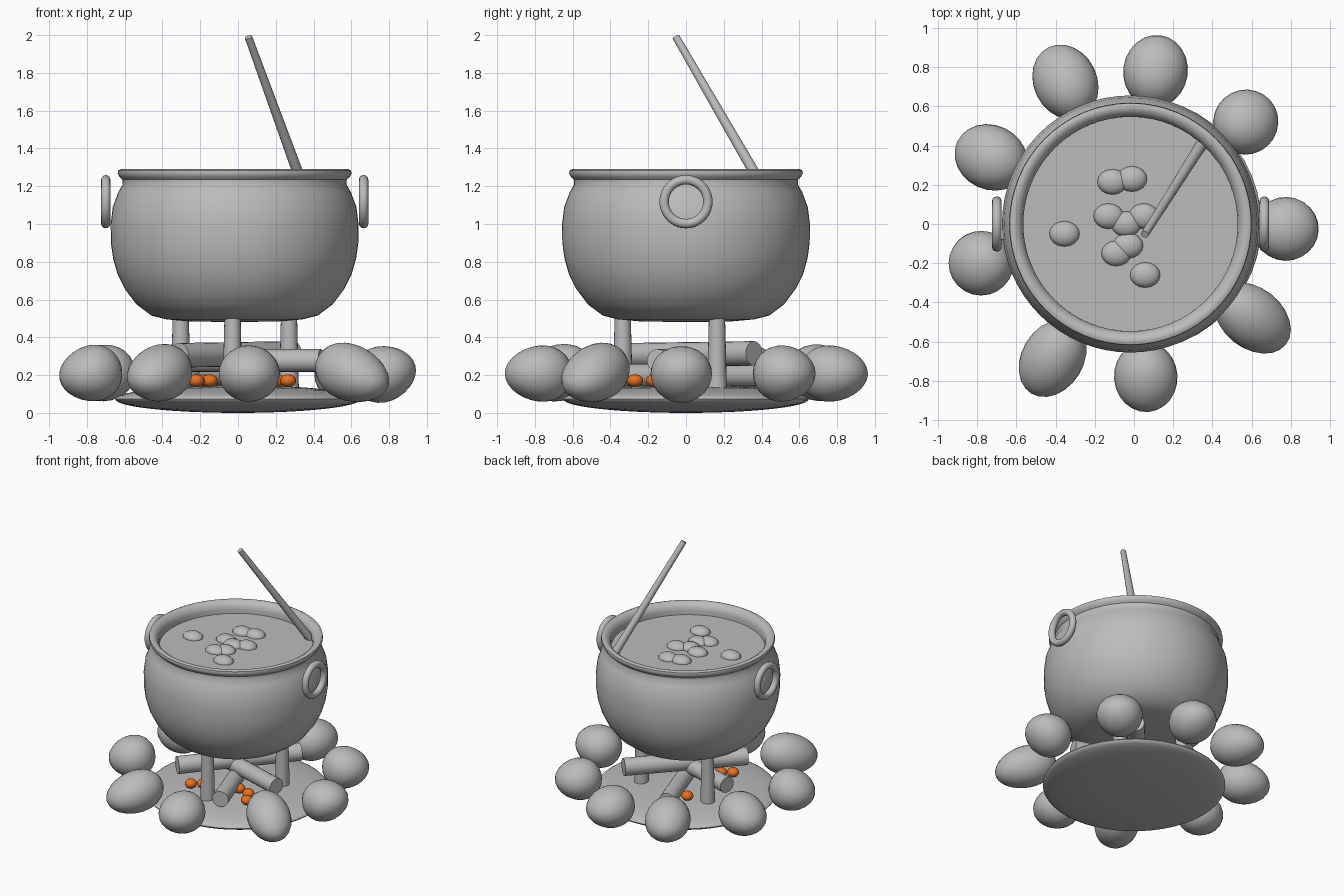
import bpy, bmesh, math
from mathutils import Vector, Matrix

if "Cube" in bpy.data.objects:
    bpy.data.objects.remove(bpy.data.objects["Cube"])


def material(name, rgb):
    m = bpy.data.materials.new(name)
    m.diffuse_color = (*rgb, 1)
    m.use_nodes = True
    m.node_tree.nodes["Principled BSDF"].inputs["Base Color"].default_value = m.diffuse_color
    return m


GREY = material("plain_grey", (0.5, 0.5, 0.5))
ORANGE = material("ember_orange", (0.8, 0.16, 0.015))
CX = -0.018  # pot axis


def finish(name, bm, mat=GREY, angle=40):
    bmesh.ops.recalc_face_normals(bm, faces=bm.faces[:])
    me = bpy.data.meshes.new(name)
    bm.to_mesh(me)
    bm.free()
    ob = bpy.data.objects.new(name, me)
    bpy.context.collection.objects.link(ob)
    me.materials.append(mat)
    bpy.ops.object.select_all(action='DESELECT')
    ob.select_set(True)
    bpy.context.view_layer.objects.active = ob
    bpy.ops.object.shade_smooth_by_angle(angle=math.radians(angle))
    return ob


def lathe(name, profile, centre, steps=64, angle=40, turn=None, closed=False):
    bm = bmesh.new()
    vs = [bm.verts.new((r, 0, z)) for r, z in profile]
    pairs = list(zip(vs, vs[1:])) + ([(vs[-1], vs[0])] if closed else [])
    edges = [bm.edges.new(p) for p in pairs]
    bmesh.ops.spin(bm, geom=vs + edges, axis=(0, 0, 1), cent=(0, 0, 0),
                   angle=math.tau, steps=steps)
    bmesh.ops.remove_doubles(bm, verts=bm.verts[:], dist=1e-5)
    if turn:
        bmesh.ops.transform(bm, matrix=turn, verts=bm.verts[:])
    bmesh.ops.translate(bm, vec=centre, verts=bm.verts[:])
    return finish(name, bm, GREY, angle)


def ellipsoid(name, centre, size, rot=None, mat=GREY, segs=24, rings=14, egg=0.0):
    bm = bmesh.new()
    bmesh.ops.create_uvsphere(bm, u_segments=segs, v_segments=rings, radius=1)
    for v in bm.verts:  # slightly thicker towards one end
        v.co.z *= 1 + egg * v.co.x
        v.co = Vector(a * b for a, b in zip(v.co, size))
    m = Matrix.Translation(centre) @ (rot or Matrix.Identity(4))
    bmesh.ops.transform(bm, matrix=m, verts=bm.verts[:])
    return finish(name, bm, mat, 60)


def rod(name, a, b, ra, rb, segs=20):
    a, b = Vector(a), Vector(b)
    d = b - a
    bm = bmesh.new()
    bmesh.ops.create_cone(bm, cap_ends=True, segments=segs, radius1=ra,
                          radius2=rb, depth=d.length)
    m = Matrix.Translation((a + b) / 2) @ d.to_track_quat('Z', 'Y').to_matrix().to_4x4()
    bmesh.ops.transform(bm, matrix=m, verts=bm.verts[:])
    return finish(name, bm)


# Cauldron body with rolled rim and inner wall
lathe("cauldron", [
    (0, 0.48), (0.25, 0.485), (0.36, 0.495), (0.44, 0.515), (0.52, 0.575), (0.58, 0.655),
    (0.62, 0.735), (0.643, 0.815), (0.655, 0.9), (0.656, 1.0), (0.645, 1.09), (0.615, 1.17),
    (0.592, 1.21), (0.594, 1.235), (0.61, 1.25), (0.619, 1.268), (0.616, 1.284), (0.602, 1.29),
    (0.585, 1.288), (0.566, 1.275), (0.552, 1.255), (0.547, 1.23), (0.547, 1.17)], (CX, 0, 0))

# Soup surface and bubbles
lathe("soup", [(0, 1.2), (0.55, 1.2)], (CX, 0, 0))
bubbles = [(-0.11, 0.215), (-0.01, 0.23), (-0.13, 0.04), (0.05, 0.04), (-0.04, 0),
           (-0.03, -0.11), (-0.09, -0.15), (-0.355, -0.05), (0.057, -0.26)]
for i, (x, y) in enumerate(bubbles):
    ellipsoid(f"bubble_{i}", (x, y, 1.2), (0.077, 0.065, 0.042), segs=16, rings=10)

# Ring handles
ring = [(0.116 + 0.025 * math.cos(t * math.tau / 12), 0.025 * math.sin(t * math.tau / 12))
        for t in range(12)]
for side, x in (("left", -0.70), ("right", 0.665)):
    lathe(f"{side}_handle", ring, (x, 0, 1.118), 40,
          turn=Matrix.Rotation(math.pi / 2, 4, 'Y'), closed=True)

# Stirring stick
rod("stirring_stick", (0.365, 0.438, 1.14), (0.055, -0.053, 1.99), 0.03, 0.02)

# Legs
for i, (x, y) in enumerate([(-0.303, 0.164), (0.27, 0.164), (-0.029, -0.335)]):
    rod(f"leg_{i}", (x, y, 0.1), (x, y, 0.54), 0.053, 0.042)

# Ash bed
ellipsoid("ash_bed", (0, 0, 0.073), (0.65, 0.65, 0.073), segs=48, rings=24)

# Crossed logs
rod("log_low", (0.14, -0.42, 0.2), (-0.15, 0.45, 0.2), 0.06, 0.06)
rod("log_middle", (0.44, -0.15, 0.277), (-0.44, 0.12, 0.277), 0.06, 0.06)
rod("log_top", (-0.31, -0.31, 0.305), (0.29, 0.36, 0.315), 0.065, 0.065)

# Glowing embers
embers = [(-0.22, -0.27), (-0.15, -0.22), (0.265, -0.27), (0.21, -0.17),
          (0.11, -0.14), (-0.18, 0.24)]
for i, (x, y) in enumerate(embers):
    ellipsoid(f"ember_{i}", (x, y, 0.17), (0.043, 0.043, 0.034), mat=ORANGE, segs=16, rings=10)

# Ring of stones: x, y, radial half, tangent half, pitch
stones = [(0.11, 0.78, 0.185, 0.165, 0), (-0.35, 0.725, 0.2, 0.162, 10),
          (-0.73, 0.34, 0.192, 0.165, 8), (-0.78, -0.2, 0.168, 0.165, 10),
          (-0.415, -0.685, 0.215, 0.158, 12), (0.06, -0.78, 0.18, 0.162, 0),
          (0.605, -0.48, 0.225, 0.155, 18), (0.775, -0.025, 0.17, 0.163, -15),
          (0.57, 0.52, 0.168, 0.165, 0)]
for i, (x, y, r, t, pitch) in enumerate(stones):
    rot = Matrix.Rotation(math.atan2(y, x), 4, 'Z') @ Matrix.Rotation(math.radians(pitch), 4, 'Y')
    ellipsoid(f"stone_{i}", (x, y, 0.208), (r, t, 0.148), rot, egg=-0.12)
